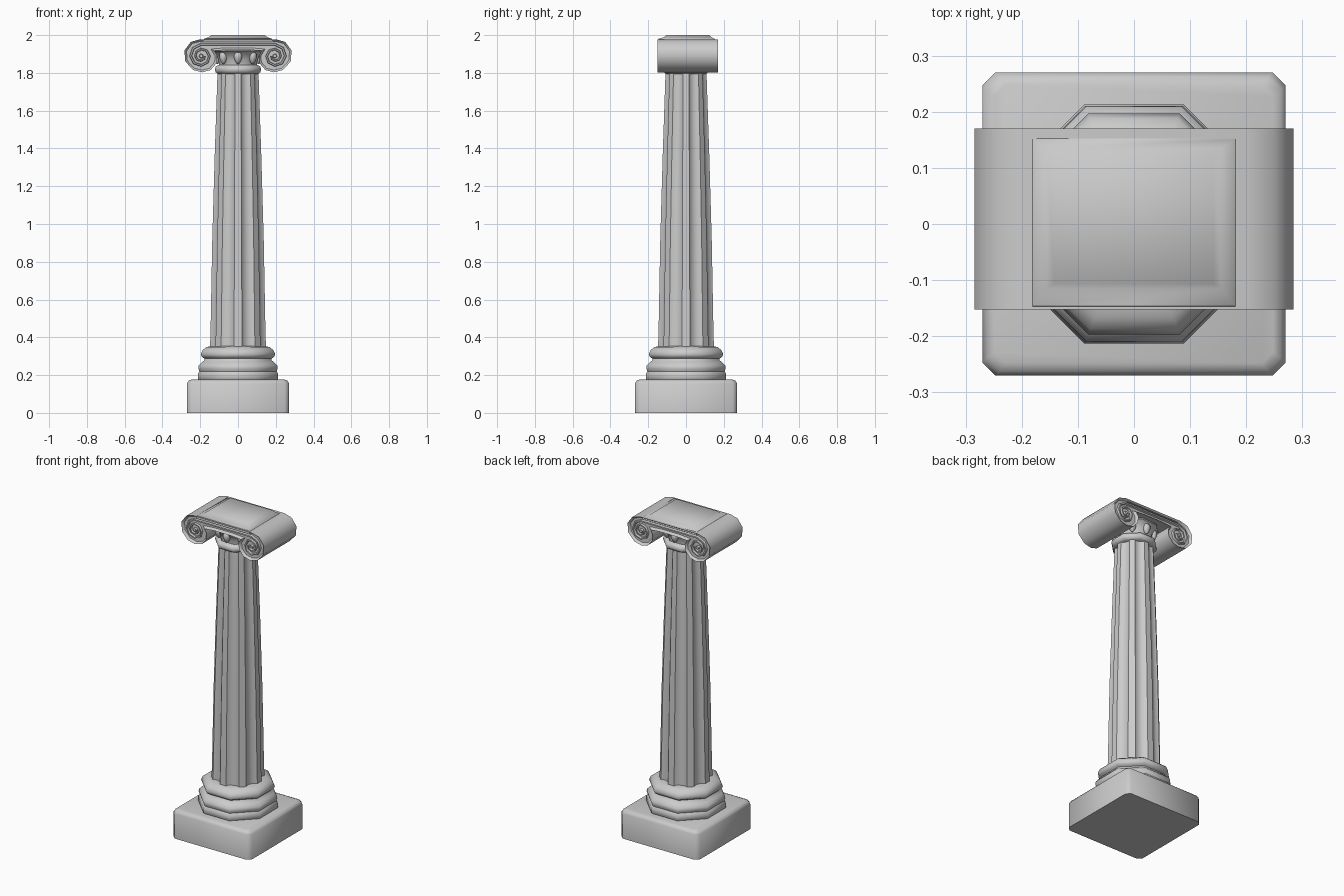
import bpy, bmesh
from math import sin, cos, pi, radians

if "Cube" in bpy.data.objects:
    bpy.data.objects.remove(bpy.data.objects["Cube"])


def finish(name, bm, angle=60):
    bmesh.ops.recalc_face_normals(bm, faces=bm.faces)
    me = bpy.data.meshes.new(name)
    bm.to_mesh(me)
    bm.free()
    ob = bpy.data.objects.new(name, me)
    bpy.context.collection.objects.link(ob)
    bpy.ops.object.select_all(action='DESELECT')
    ob.select_set(True)
    bpy.context.view_layer.objects.active = ob
    bpy.ops.object.shade_smooth_by_angle(angle=radians(angle))
    return ob


def loft(name, rings, angle=60):
    bm = bmesh.new()
    loops = [[bm.verts.new(p) for p in r] for r in rings]
    n = len(loops[0])
    for a, b in zip(loops, loops[1:]):
        for i in range(n):
            j = (i + 1) % n
            bm.faces.new((a[i], a[j], b[j], b[i]))
    bm.faces.new(loops[0])
    bm.faces.new(loops[-1])
    return finish(name, bm, angle)


def chamfered(h, c, z):
    k = h - c
    return [(x, y, z) for x, y in ((h, -k), (h, k), (k, h), (-k, h),
                                   (-h, k), (-h, -k), (-k, -h), (k, -h))]


def octagon(apothem, z):
    r = apothem / cos(pi / 8)
    return [(r * cos(pi / 8 + k * pi / 4), r * sin(pi / 8 + k * pi / 4), z) for k in range(8)]


def rect(x, y0, y1, z):
    return [(-x, y0, z), (x, y0, z), (x, y1, z), (-x, y1, z)]


# Square plinth with clipped corners
loft("plinth", [chamfered(.27, .023, 0), chamfered(.27, .023, .155),
                chamfered(.262, .023, .17), chamfered(.248, .02, .176)])

# Octagonal moulded base
loft("base_moulding", [octagon(r, z) for r, z in (
    (.205, .17), (.213, .18), (.213, .207), (.204, .22), (.21, .235), (.208, .25),
    (.192, .268), (.178, .278), (.176, .287), (.19, .295), (.197, .31),
    (.188, .332), (.168, .348), (.14, .354))], 50)

# Fluted tapering shaft
def fluted(r, z, depth=.88):
    pts = []
    for k in range(8):
        a = k * pi / 4
        for da, s in ((-8, 1), (8, 1), (15, depth), (30, depth)):
            t = a + radians(da)
            pts.append((r * s * cos(t), r * s * sin(t), z))
    return pts

loft("fluted_shaft", [fluted(.15, .34), fluted(.147, .42), fluted(.138, .9),
                      fluted(.125, 1.35), fluted(.111, 1.76), fluted(.108, 1.81)], 40)

# Octagonal echinus under the scrolls
loft("echinus", [octagon(r, z) for r, z in (
    (.105, 1.795), (.118, 1.803), (.123, 1.818), (.118, 1.834),
    (.1, 1.843), (.103, 1.87), (.118, 1.905), (.132, 1.915), (.132, 1.94))], 50)

# Egg ornaments around the echinus
bm = bmesh.new()
for k in range(8):
    a = k * pi / 4
    new = bmesh.ops.create_uvsphere(bm, u_segments=8, v_segments=6, radius=1)["verts"]
    for v in new:
        taper = .8 + .25 * v.co.z
        v.co = (v.co.x * .027 * taper + .109 * cos(a),
                v.co.y * .027 * taper + .109 * sin(a), v.co.z * .034 + 1.88)
finish("egg_ornaments", bm)

# Scroll body: mirrored outline extruded front to back, recessed at both ends
Y0, Y1, CX, CZ = -.152, .17, .195, 1.889
half = [(.2, 1.978), (.25, 1.964), (.284, 1.918), (.279, 1.86), (.238, 1.815), (.19, 1.803),
        (.145, 1.815), (.113, 1.852), (.11, 1.892), (.125, 1.917), (.06, 1.922)]
outline = half + [(-x, z) for x, z in reversed(half)]
bm = bmesh.new()
ends = [[bm.verts.new((x, y, z)) for x, z in outline] for y in (Y0, Y1)]
n = len(outline)
for i in range(n):
    j = (i + 1) % n
    bm.faces.new((ends[0][i], ends[0][j], ends[1][j], ends[1][i]))
caps = [bm.faces.new(e) for e in ends]
bmesh.ops.recalc_face_normals(bm, faces=bm.faces)
for cap, dy in zip(caps, (.015, -.015)):
    bmesh.ops.inset_region(bm, faces=[cap], thickness=.011, use_even_offset=True)
    for v in cap.verts:
        v.co.y += dy
finish("scroll_body", bm, 50)

# Spiral ridges and centre buttons on each scroll end
for side, sx in (("left", -1), ("right", 1)):
    for end, inner, outer in (("front", Y0 + .02, Y0 + .002), ("back", Y1 - .02, Y1 - .002)):
        rings = []
        for i in range(15):
            t = pi / 2 - i * pi / 4
            r = .062 - .0031 * i
            w = .0085 - .0002 * i
            rings.append([(sx * (CX + q * cos(t)), y, CZ + q * sin(t)) for q, y in (
                (r - w, inner), (r + w, inner), (r + w * .5, outer), (r - w * .5, outer))])
        # straight lead-in along the slab
        z = CZ + .062
        rings.insert(0, [(0, y, z + d) for d, y in (
            (-.0085, inner), (.0085, inner), (.004, outer), (-.004, outer))])
        loft(f"{side}_{end}_spiral", rings, 50)
        loft(f"{side}_{end}_button", [
            [(sx * CX + r * cos(k * pi / 4), y, CZ + r * sin(k * pi / 4)) for k in range(8)]
            for r, y in ((.013, inner), (.009, outer))], 50)

# Low abacus on top
loft("abacus", [rect(.185, -.15, .165, 1.965), rect(.18, -.146, .15, 1.981),
                rect(.155, -.115, .135, 1.989), rect(.142, -.106, .125, 2.0)])
